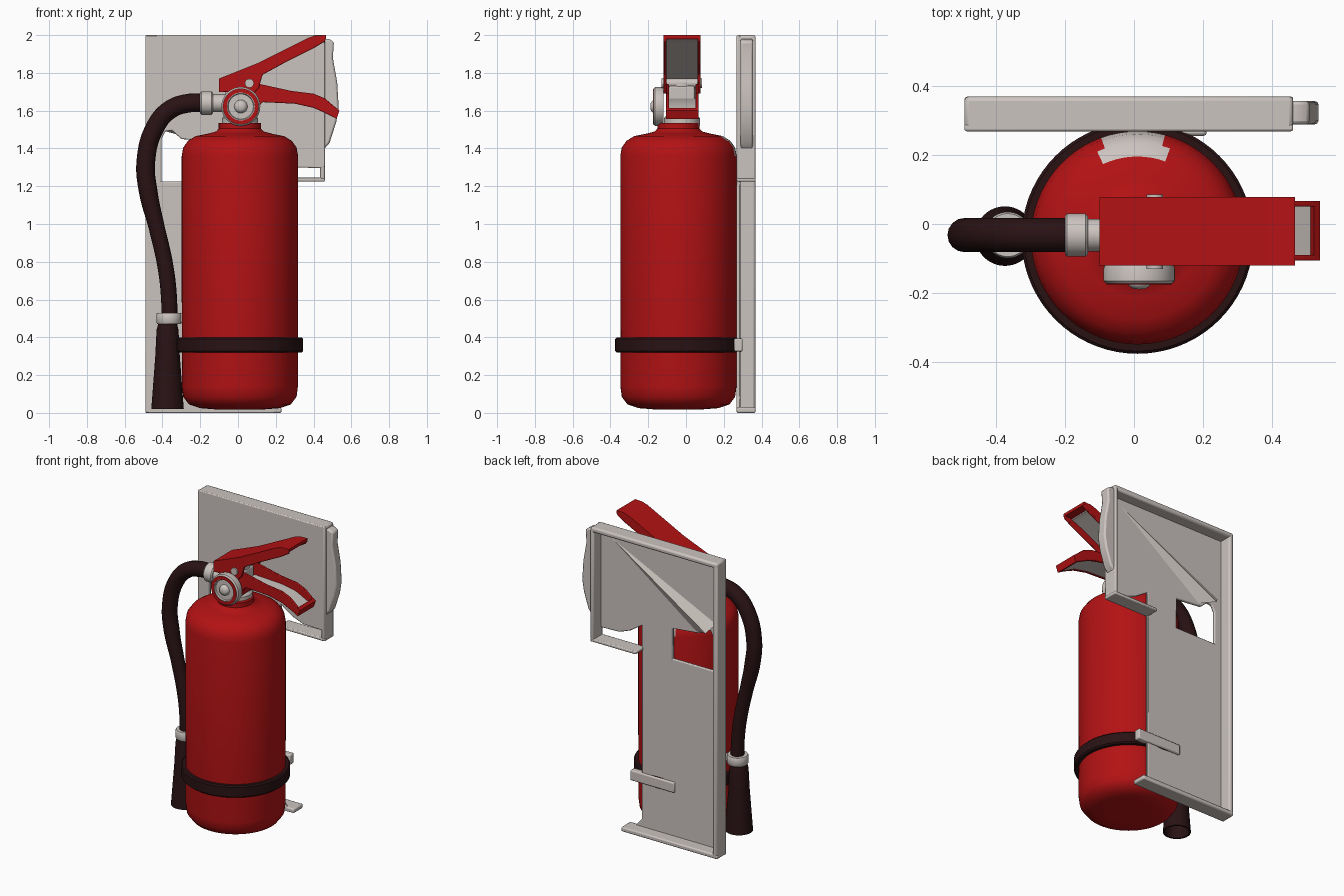
import bpy, bmesh, math
from mathutils import Vector, Matrix

if "Cube" in bpy.data.objects:
    bpy.data.objects.remove(bpy.data.objects["Cube"])


def material(name, rgb):
    m = bpy.data.materials.new(name)
    m.diffuse_color = (*rgb, 1)
    m.use_nodes = True
    m.node_tree.nodes["Principled BSDF"].inputs["Base Color"].default_value = m.diffuse_color
    return m


RED = material("extinguisher_red", (0.45, 0.006, 0.007))
GREY = material("warm_light_grey", (0.60, 0.55, 0.52))
DARK = material("dark_rubber", (0.022, 0.006, 0.007))


def finish(bm, name, mats, bevel=0.0):
    bmesh.ops.recalc_face_normals(bm, faces=bm.faces[:])
    me = bpy.data.meshes.new(name)
    bm.to_mesh(me)
    bm.free()
    ob = bpy.data.objects.new(name, me)
    bpy.context.collection.objects.link(ob)
    for m in mats:
        me.materials.append(m)
    if bevel:
        mod = ob.modifiers.new("soft_edges", "BEVEL")
        mod.width, mod.segments, mod.limit_method = bevel, 2, "ANGLE"
    bpy.ops.object.select_all(action="DESELECT")
    bpy.context.view_layer.objects.active = ob
    ob.select_set(True)
    bpy.ops.object.shade_smooth_by_angle(angle=math.radians(40))
    return ob


def prism(name, pts, y0, y1, mat, bevel=0.0):
    """Extrude an x/z outline from y0 to y1."""
    bm = bmesh.new()
    f = bm.faces.new([bm.verts.new((x, y0, z)) for x, z in pts])
    ext = bmesh.ops.extrude_face_region(bm, geom=[f])["geom"]
    bmesh.ops.translate(bm, vec=(0, y1 - y0, 0),
                        verts=[v for v in ext if isinstance(v, bmesh.types.BMVert)])
    return finish(bm, name, [mat], bevel)


def box(name, x0, x1, y0, y1, z0, z1, mat, bevel=0.008):
    return prism(name, [(x0, z0), (x1, z0), (x1, z1), (x0, z1)], y0, y1, mat, bevel)


def strip(name, path, drop, y0, y1, mat):
    """Thin sheet following an x/z path."""
    return prism(name, path + [(x, z - drop) for x, z in reversed(path)], y0, y1, mat)


def lathe(name, profile, centre, mat, axis="Z", n=48, closed=False):
    """Revolve (radius, height) pairs round an axis through centre."""
    bm = bmesh.new()
    rings = []
    for r, h in profile:
        if r == 0:
            rings.append([bm.verts.new((0, 0, h))] * n)
        else:
            rings.append([bm.verts.new((r * math.cos(2 * math.pi * i / n),
                                        r * math.sin(2 * math.pi * i / n), h)) for i in range(n)])
    pairs = list(zip(rings, rings[1:]))
    if closed:
        pairs.append((rings[-1], rings[0]))
    for a, b in pairs:
        for i in range(n):
            j = (i + 1) % n
            bm.faces.new(list(dict.fromkeys((a[i], a[j], b[j], b[i]))))
    rot = {"Z": Matrix(), "X": Matrix.Rotation(math.pi / 2, 4, "Y"),
           "Y": Matrix.Rotation(math.pi / 2, 4, "X")}[axis]   # "Y" heights run towards the front
    bm.transform(Matrix.Translation(Vector(centre)) @ rot)
    return finish(bm, name, [mat])


# --- Cylinder body, with the grey mark on the rear shoulder
CX, CY = 0.01, -0.04
body = lathe("cylinder_body", [(0, 0.03), (0.12, 0.018), (0.21, 0.025), (0.27, 0.045), (0.3, 0.085),
             (0.307, 0.14), (0.308, 0.7), (0.308, 1.36), (0.30, 1.405), (0.275, 1.44), (0.235, 1.465),
             (0.17, 1.478), (0.125, 1.49), (0.112, 1.505), (0.112, 1.535), (0, 1.535)],
             (CX, CY, 0), RED, n=72)
body.data.materials.append(GREY)
for p in body.data.polygons:
    if 1.37 < p.center.z < 1.48 and p.center.y > 0.17 and abs(p.center.x) < 0.09:
        p.material_index = 1
lathe("rubber_band", [(0.30, 0.32), (0.327, 0.32), (0.335, 0.328), (0.335, 0.392), (0.327, 0.4),
      (0.30, 0.4)], (CX, CY, 0), DARK, n=72, closed=True)

# --- Valve and gauge
VY = -0.022
lathe("valve_collar", [(0, 1.52), (0.095, 1.52), (0.095, 1.56), (0.078, 1.58), (0.078, 1.75), (0, 1.75)],
      (CX, VY, 0), GREY)
box("valve_block", -0.07, 0.09, -0.09, 0.045, 1.57, 1.73, GREY)
lathe("gauge_body", [(0, 0), (0.1, 0), (0.103, 0.01), (0.103, 0.045), (0.095, 0.053), (0.07, 0.053),
      (0.066, 0.044), (0.035, 0.044), (0.03, 0.06), (0.018, 0.068), (0, 0.07)],
      (0.015, -0.119, 1.622), GREY, "Y")
lathe("gauge_ring", [(0.074, 0), (0.094, 0), (0.094, 0.005), (0.074, 0.005)],
      (0.015, -0.170, 1.622), RED, "Y", closed=True)
lathe("hinge_pin", [(0, 0), (0.024, 0), (0.024, 0.215), (0, 0.215)], (0.06, 0.085, 1.745), GREY, "Y", 20)

# --- Upper lever: channel open downward
U0, U1, W = -0.12, 0.078, 0.016
top = [(-0.10, 1.77), (0.10, 1.85), (0.37, 1.985), (0.41, 1.998), (0.465, 2.0)]
side = top + [(0.462, 1.968), (0.40, 1.93), (0.24, 1.85), (0.13, 1.79), (0.11, 1.72), (0.08, 1.69),
              (-0.10, 1.70)]
strip("upper_lever_top", top, 0.02, U0, U1, RED)
strip("upper_lever_lining", [(x, z - 0.0195) for x, z in top[:-1]], 0.008, U0 + W, U1 - W, GREY)
for y, tag in ((U0, "front"), (U1 - W, "rear")):
    prism("upper_lever_side_" + tag, side, y, y + W, RED, 0.004)
box("upper_lever_heel", -0.10, -0.08, U0, U1, 1.70, 1.77, RED, 0)

# --- Lower lever: channel open upward
L0, L1 = -0.106, 0.066
low = [(0.09, 1.665), (0.30, 1.655), (0.40, 1.635), (0.46, 1.605), (0.52, 1.575)]
wall = [(0.0, 1.59), (0.09, 1.60), (0.13, 1.645), (0.30, 1.637), (0.40, 1.615), (0.46, 1.588),
        (0.522, 1.557), (0.537, 1.60), (0.46, 1.665), (0.40, 1.69), (0.28, 1.705), (0.12, 1.74), (0.0, 1.74)]
strip("lower_lever_floor", low, 0.014, L0 + 0.005, L1 - 0.005, GREY)
for y, tag in ((L0, "front"), (L1 - W, "rear")):
    prism("lower_lever_side_" + tag, wall, y, y + W, RED, 0.004)
prism("lower_lever_tip", [(0.505, 1.565), (0.522, 1.557), (0.537, 1.60), (0.52, 1.615)], L0, L1, RED)
box("lower_lever_mount", 0.085, 0.105, L0, L1, 1.59, 1.65, RED, 0)

# --- Hose, couplings and nozzle
HY = -0.032
lathe("hose_stub", [(0, 0), (0.047, 0), (0.047, 0.1), (0, 0.1)], (-0.15, HY, 1.64), GREY, "X")
lathe("hose_coupling", [(0, 0), (0.055, 0), (0.062, 0.007), (0.062, 0.06), (0.055, 0.067), (0, 0.067)],
      (-0.20, HY, 1.64), GREY, "X")
curve = bpy.data.curves.new("hose", "CURVE")
curve.dimensions, curve.bevel_depth, curve.bevel_resolution = "3D", 0.047, 6
curve.use_fill_caps, curve.resolution_u = True, 10
path = [(-0.17, 1.64), (-0.26, 1.64), (-0.36, 1.605), (-0.44, 1.51), (-0.488, 1.33), (-0.475, 1.17),
        (-0.43, 0.98), (-0.385, 0.78), (-0.366, 0.62), (-0.363, 0.45)]
spline = curve.splines.new("BEZIER")
spline.bezier_points.add(len(path) - 1)
for bp, (x, z) in zip(spline.bezier_points, path):
    bp.co = (x, HY, z)
    bp.radius = 1.05 if z > 1.1 else 0.9
    bp.handle_left_type = bp.handle_right_type = "AUTO"
hose = bpy.data.objects.new("hose", curve)
bpy.context.collection.objects.link(hose)
curve.materials.append(DARK)
bpy.ops.object.select_all(action="DESELECT")
bpy.context.view_layer.objects.active = hose
hose.select_set(True)
bpy.ops.object.convert(target="MESH")
bpy.ops.object.shade_smooth_by_angle(angle=math.radians(40))
lathe("hose_clip", [(0, 0.47), (0.062, 0.47), (0.067, 0.478), (0.067, 0.522), (0.062, 0.53), (0, 0.53)],
      (-0.365, HY, 0), GREY)
box("hose_clip_arm", -0.33, -0.27, -0.06, 0.0, 0.475, 0.525, GREY)
lathe("nozzle", [(0, 0.47), (0.05, 0.47), (0.058, 0.44), (0.065, 0.3), (0.086, 0.02), (0.075, 0.02),
      (0.05, 0.2), (0, 0.2)], (-0.373, HY - 0.003, 0), DARK)

# --- Wall bracket: thin sheets with a rim, open at the back
F, B, T = 0.268, 0.368, 0.02
prism("bracket_upper_sheet", [(-0.49, 1.20), (-0.405, 1.20), (-0.405, 1.45), (-0.385, 1.49), (-0.35, 1.495),
      (-0.30, 1.45), (-0.10, 1.43), (-0.10, 1.20), (0.13, 1.20), (0.13, 1.39), (0.22, 1.33), (0.30, 1.30),
      (0.46, 1.295), (0.46, 2.0), (-0.49, 2.0)], F, F + T, GREY, 0.006)
prism("bracket_lower_sheet", [(-0.49, 0), (0.20, 0), (0.13, 0.08), (0.13, 1.225), (-0.49, 1.225)],
      F, F + T, GREY, 0.006)
box("bracket_left_rim", -0.49, -0.455, F, B, 0.005, 1.995, GREY, 0.012)
box("bracket_top_rim", -0.49, 0.46, F, B, 1.965, 2.0, GREY, 0.012)
box("bracket_right_rim", 0.435, 0.46, F, B, 1.235, 1.99, GREY, 0.008)
box("bracket_ledge", 0.12, 0.46, F, B, 1.225, 1.245, GREY, 0.006)
box("bracket_foot", -0.49, 0.23, F, B, 0.0, 0.03, GREY, 0.008)
prism("bracket_side_flap", [(0.45, 1.39), (0.485, 1.43), (0.52, 1.54), (0.533, 1.62), (0.525, 1.75),
      (0.502, 1.88), (0.508, 1.965), (0.48, 1.98), (0.45, 1.98)], 0.288, 0.355, GREY, 0.01)
box("bracket_strap", -0.12, 0.21, 0.255, 0.30, 0.325, 0.395, GREY)

# Diagonal fold on the back of the upper sheet
bm = bmesh.new()
a, b, c, d = [bm.verts.new(p) for p in ((0.40, 0.285, 1.95), (-0.43, 0.285, 1.55),
                                        (-0.27, 0.285, 1.46), (-0.38, 0.335, 1.49))]
for f in ((a, b, d), (a, d, c), (b, c, d), (a, c, b)):
    bm.faces.new(f)
finish(bm, "bracket_fold", [GREY])
